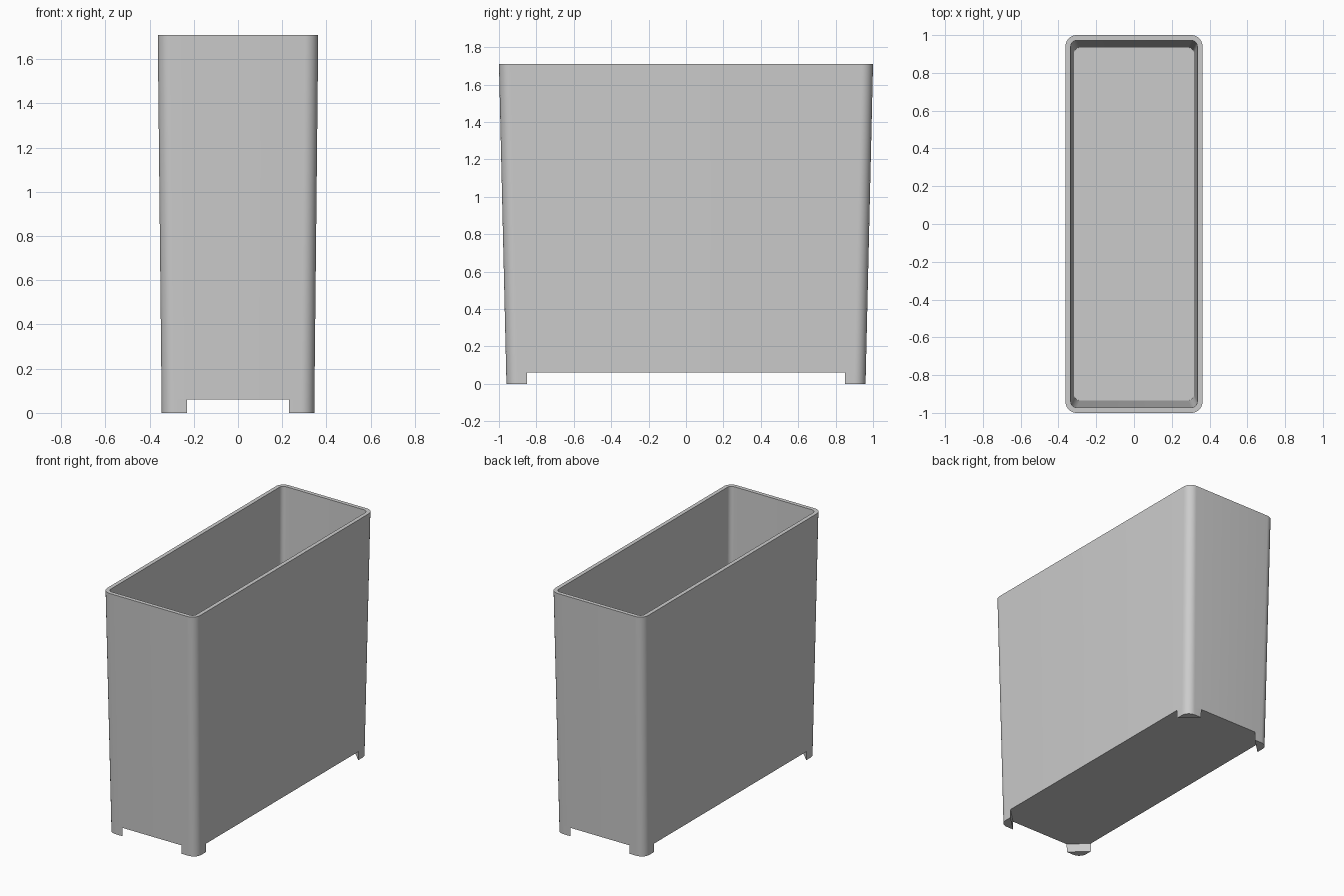
import bpy, bmesh, math

cube = bpy.data.objects.get("Cube")
if cube:
    bpy.data.objects.remove(cube, do_unlink=True)

HEIGHT, FOOT_H, WALL, RADIUS, SEGS = 1.71, 0.06, 0.028, 0.06, 10
FLOOR_Z = FOOT_H + WALL

mat = bpy.data.materials.new("plain grey")
mat.use_nodes = True
grey = (0.6, 0.6, 0.6, 1)
mat.diffuse_color = grey
mat.node_tree.nodes["Principled BSDF"].inputs["Base Color"].default_value = grey


def half_size(z):
    """Half width and half depth of the tapered outside at height z."""
    t = z / HEIGHT
    return 0.345 + 0.018 * t, 0.96 + 0.04 * t


def corner(z, sx, sy, inset=0):
    """Rounded corner points, always anticlockwise seen from above."""
    hx, hy = half_size(z)
    r = RADIUS - inset
    pts = []
    for i in range(SEGS + 1):
        a = math.pi / 2 * i / SEGS
        pts.append((sx * (hx - RADIUS + r * math.cos(a)),
                    sy * (hy - RADIUS + r * math.sin(a)), z))
    return pts if sx * sy > 0 else pts[::-1]


def ring(z, inset=0):
    return [p for sx, sy in ((1, 1), (-1, 1), (-1, -1), (1, -1))
            for p in corner(z, sx, sy, inset)]


def loft(name, loops, cap_first=True, cap_last=True):
    """Skin a stack of matching loops into one mesh object."""
    bm = bmesh.new()
    rows = [[bm.verts.new(p) for p in loop] for loop in loops]
    n = len(rows[0])
    for a, b in zip(rows, rows[1:]):
        for i in range(n):
            j = (i + 1) % n
            bm.faces.new((a[i], a[j], b[j], b[i]))
    if cap_first:
        bm.faces.new(rows[0][::-1])
    if cap_last:
        bm.faces.new(rows[-1])
    mesh = bpy.data.meshes.new(name)
    bm.to_mesh(mesh)
    bm.free()
    obj = bpy.data.objects.new(name, mesh)
    bpy.context.collection.objects.link(obj)
    mesh.materials.append(mat)
    bpy.ops.object.select_all(action='DESELECT')
    bpy.context.view_layer.objects.active = obj
    obj.select_set(True)
    bpy.ops.object.shade_smooth_by_angle(angle=math.radians(30))
    return obj


# Open tapered bin: outside, rim, inside and floor
loft("bin_body", [ring(FOOT_H), ring(HEIGHT), ring(HEIGHT, WALL), ring(FLOOR_Z, WALL)])


def foot_loop(z, sx, sy):
    """Corner cut off by a diagonal inner face."""
    hx, hy = half_size(z)
    side, end = (sx * hx, sy * 0.85, z), (sx * 0.23, sy * hy, z)
    first, last = (side, end) if sx * sy > 0 else (end, side)
    return [first] + corner(z, sx, sy) + [last]


# Four corner feet, flush with the walls
for sx, side in ((1, "left"), (-1, "right")):
    for sy, end in ((-1, "front"), (1, "back")):
        loft(f"{end}_{side}_foot", [foot_loop(0, sx, sy), foot_loop(FOOT_H, sx, sy)],
             cap_last=False)
